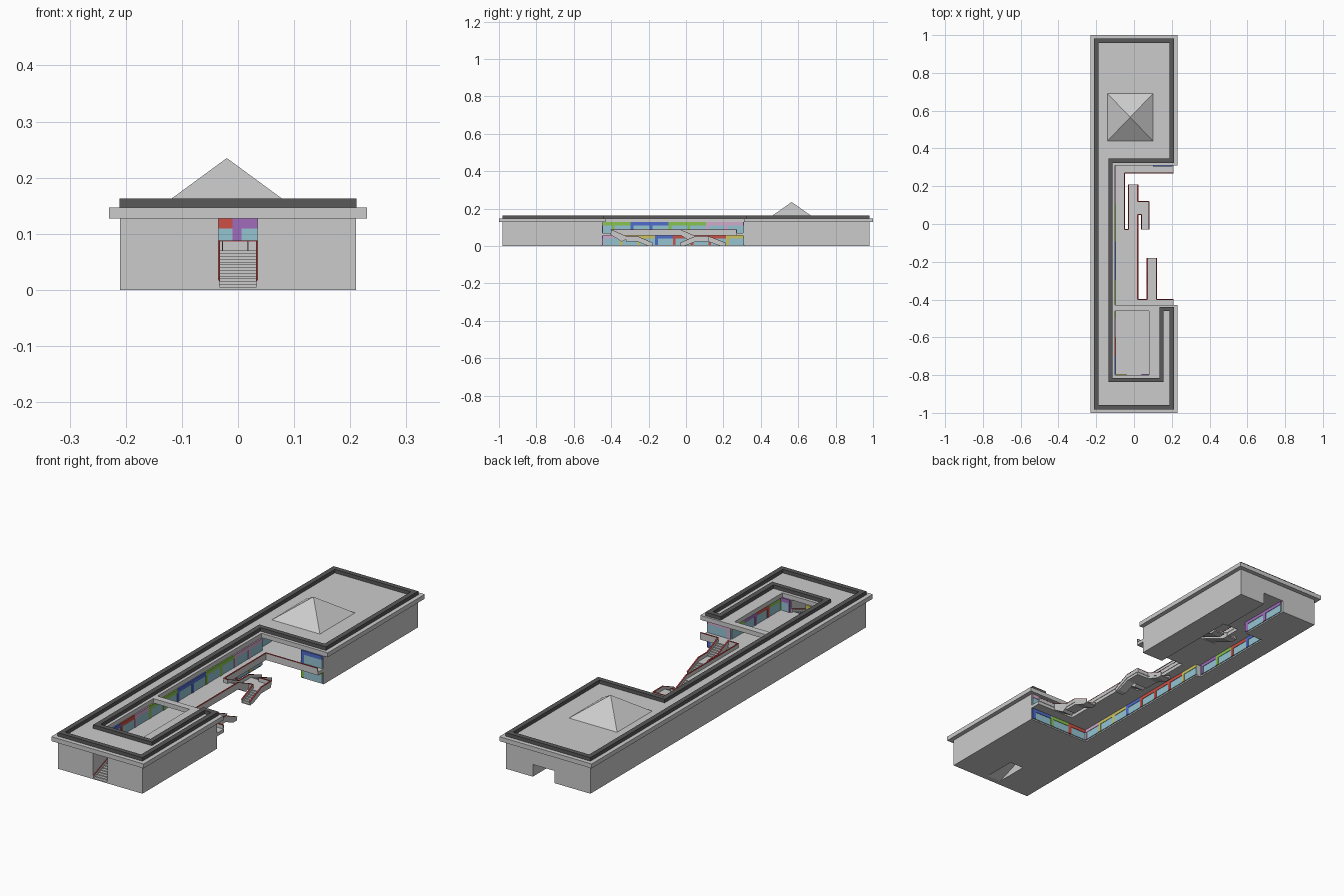
import bpy, bmesh, random
from mathutils import Vector

if "Cube" in bpy.data.objects:
    bpy.data.objects.remove(bpy.data.objects["Cube"])

random.seed(4)


def material(name, r, g, b):
    m = bpy.data.materials.new(name)
    m.diffuse_color = (r, g, b, 1)
    m.use_nodes = True
    m.node_tree.nodes["Principled BSDF"].inputs["Base Color"].default_value = m.diffuse_color
    return m


DARK = material("dark_grey", 0.1, 0.1, 0.1)
RED = material("rail_red", 0.5, 0.05, 0.05)
GLASS = material("glass_blue", 0.3, 0.55, 0.65)
SIGNS = [material("sign_red", 0.6, 0.08, 0.06), material("sign_blue", 0.08, 0.15, 0.6),
         material("sign_green", 0.25, 0.55, 0.08), material("sign_yellow", 0.6, 0.55, 0.12),
         material("sign_purple", 0.35, 0.15, 0.5), material("sign_pink", 0.65, 0.4, 0.6)]


def finish(name, bm, mat=None):
    bmesh.ops.recalc_face_normals(bm, faces=bm.faces)
    me = bpy.data.meshes.new(name)
    bm.to_mesh(me)
    bm.free()
    ob = bpy.data.objects.new(name, me)
    bpy.context.collection.objects.link(ob)
    if mat:
        me.materials.append(mat)
    return ob


def extrude(name, pts, vec, mat=None):
    bm = bmesh.new()
    f = bm.faces.new([bm.verts.new(p) for p in pts])
    r = bmesh.ops.extrude_face_region(bm, geom=[f], use_keep_orig=True)
    bmesh.ops.translate(bm, vec=vec, verts=[v for v in r["geom"] if isinstance(v, bmesh.types.BMVert)])
    return finish(name, bm, mat)


def prism(name, pts, z0, z1, mat=None):
    return extrude(name, [(x, y, z0) for x, y in pts], (0, 0, z1 - z0), mat)


def rect(x0, x1, y0, y1):
    return [(x0, y0), (x1, y0), (x1, y1), (x0, y1)]


def wall(name, p, q, width, height, mat=None):
    """Upright strip from p to q (may slope)."""
    p, q = Vector(p), Vector(q)
    d = (q - p).normalized()
    n = Vector((-d.y, d.x, 0)).normalized() * width
    a = p - n / 2
    b = q - n / 2
    up = Vector((0, 0, height))
    return extrude(name, [a, b, b + up, a + up], n, mat)


def railing(name, pts, h=0.016):
    for p, q in zip(pts, pts[1:]):
        wall(name + "_panel", p, q, 0.004, h)
        lift = Vector((0, 0, h))
        wall(name + "_cap", Vector(p) + lift, Vector(q) + lift, 0.006, 0.002, RED)


def flight(name, x0, x1, y0, z0, y1, z1, n, t=0.012, rails=True):
    """Stair from low (y0, z0) to high (y1, z1) with stepped top."""
    dy, dz = (y1 - y0) / n, (z1 - z0) / n
    prof = [(y0, z0)]
    for i in range(n):
        prof += [(y0 + i * dy, z0 + (i + 1) * dz), (y0 + (i + 1) * dy, z0 + (i + 1) * dz)]
    prof += [(y1, z1 - t), (y0 + dy * 2, max(z0 - t, 0))]
    extrude(name, [(x0, y, z) for y, z in prof], (x1 - x0, 0, 0))
    if rails:
        for x in (x0, x1):
            railing(name + "_rail", [(x, y0, z0), (x, y1, z1)])


def shops(name, p, q, z0, z1, bay=0.1):
    """Row of shop fronts: glass, coloured sign and pillar per bay."""
    p, q = Vector((*p, z0)), Vector((*q, z0))
    n = max(1, round((q - p).length / bay))
    h = z1 - z0
    up = Vector((0, 0, h * 0.7))
    for i in range(n):
        a, b = p.lerp(q, i / n), p.lerp(q, (i + 1) / n)
        m = random.choice(SIGNS)
        wall(name + "_glass", a, b, 0.008, h * 0.7, GLASS)
        wall(name + "_sign", a + up, b + up, 0.012, h * 0.3, m)
        wall(name + "_pillar", a, a.lerp(b, 0.15), 0.012, h * 0.7, m)


F1, F2, Z1, ZR, ZT = 0.055, 0.07, 0.127, 0.147, 0.163

# Ground storey masses
prism("ground_storey", [(-.21, -.98), (-.035, -.98), (-.035, -.8), (.035, -.8), (.035, -.98),
      (.21, -.98), (.21, -.45), (-.1, -.45), (-.1, .31), (-.12, .31), (-.12, .73),
      (-.03, .73), (-.03, .98), (-.21, .98)], 0, F1)
prism("ground_storey_east", [(.1, .31), (.21, .31), (.21, .98), (.077, .98), (.077, .73), (.1, .73)], 0, F1)

# Upper floor slab with walkways, opening for hall stairs
prism("upper_floor", [(-.21, -.98), (-.035, -.98), (-.035, -.8), (.035, -.8), (.035, -.98),
      (.21, -.98), (.21, -.4), (.02, -.4), (.02, -.03), (-.05, -.03), (-.05, .27),
      (.21, .27), (.21, .5), (-.21, .5)], F1, F2)
prism("upper_floor_west", rect(-.21, -.04, .5, .66), F1, F2)
prism("upper_floor_east", rect(.1, .21, .5, .66), F1, F2)
prism("upper_floor_north", rect(-.21, .21, .66, .98), F1, F2)

# Upper storey masses
prism("upper_storey", [(-.21, -.98), (-.035, -.98), (-.035, -.8), (-.1, -.8), (-.1, .31),
      (-.12, .31), (-.12, .73), (.1, .73), (.1, .31), (.21, .31), (.21, .98), (-.21, .98)], F2, Z1)
prism("upper_storey_east", [(.035, -.98), (.21, -.98), (.21, -.45), (.09, -.45), (.09, -.8), (.035, -.8)], F2, Z1)

# Roof slab, crossing beam and pyramid skylight
prism("roof", [(-.23, -1), (.23, -1), (.23, -.43), (.08, -.43), (.08, -.8), (-.1, -.8),
      (-.1, .31), (.23, .31), (.23, 1), (-.23, 1)], Z1, ZR)
prism("roof_beam", rect(-.1, .08, -.46, -.43), Z1, ZR)
bm = bmesh.new()
base = [bm.verts.new((x, y, ZR)) for x, y in rect(-.14, .1, .44, .69)]
tip = bm.verts.new((-.02, .565, .235))
for i in range(4):
    bm.faces.new((base[i], base[(i + 1) % 4], tip))
finish("pyramid_skylight", bm)

# Dark roof parapet following the outline
loop = [(-.2, -.97), (.2, -.97), (.2, -.45), (.145, -.45), (.145, -.825), (-.125, -.825),
        (-.125, .335), (.2, .335), (.2, .97), (-.2, .97)]
bm = bmesh.new()
rings = []
for s in (-0.011, 0.011):
    ring = []
    for i, c in enumerate(loop):
        a, b, c = Vector(loop[i - 1]), Vector(loop[(i + 1) % len(loop)]), Vector(c)
        u, v = (c - a).normalized(), (b - c).normalized()
        o = c + s * (Vector((-u.y, u.x)) + Vector((-v.y, v.x)))
        ring.append([bm.verts.new((o.x, o.y, z)) for z in (ZR, ZT)])
    rings.append(ring)
for i in range(len(loop)):
    j = (i + 1) % len(loop)
    o, n = rings
    corner = [[o[i][0], o[i][1], n[i][1], n[i][0]], [o[j][0], o[j][1], n[j][1], n[j][0]]]
    for k in range(4):
        m = (k + 1) % 4
        bm.faces.new((corner[0][k], corner[0][m], corner[1][m], corner[1][k]))
finish("roof_parapet", bm, DARK)

# Shop fronts, ground storey
G0 = 0.006
for p, q in [((.205, -.45), (-.1, -.45)), ((-.1, -.45), (-.1, .31)), ((-.12, .32), (-.12, .73)),
             ((-.03, .73), (-.03, .97)), ((.1, .31), (.205, .31)), ((.1, .32), (.1, .73))]:
    shops("ground_shop", p, q, G0, F1)
# Shop fronts, upper storey
for p, q in [((-.1, -.8), (-.1, .31)), ((.09, -.8), (.09, -.45)), ((.09, -.45), (.205, -.45)),
             ((-.1, -.8), (-.04, -.8)), ((.04, -.8), (.09, -.8)), ((.1, .31), (.205, .31)),
             ((-.12, .32), (-.12, .73)), ((-.12, .73), (.1, .73)), ((.1, .32), (.1, .73))]:
    shops("upper_shop", p, q, F2, Z1)

# Walkway railings, with gaps at the stair heads
for path in ([(.208, -.4), (.12, -.4)], [(.07, -.4), (.02, -.4), (.02, -.03)],
             [(-.03, -.03), (-.05, -.03), (-.05, .27), (.208, .27)],
             [(-.04, .5), (-.04, .66), (.1, .66)]):
    railing("walkway_railing", [(x, y, F2) for x, y in path])

# Entrance stair at the front
flight("entrance_stair", -.035, .035, -.98, 0, -.8, F2, 14)

# South courtyard stair with a landing
flight("south_stair_lower", .07, .12, -.18, 0, -.26, .035, 7)
prism("south_landing", rect(.07, .12, -.32, -.26), .023, .035)
for x in (.07, .12):
    railing("south_landing_rail", [(x, -.32, .035), (x, -.26, .035)])
flight("south_stair_upper", .07, .12, -.32, .035, -.4, F2, 7)

# North courtyard stair, splitting in two at the landing
flight("north_stair_upper", -.03, .02, .05, .035, -.03, F2, 7)
prism("north_landing", rect(-.03, .08, .05, .12), .023, .035)
railing("north_landing_rail", [(-.03, .05, .035), (-.03, .12, .035)])
railing("north_landing_rail", [(.02, .12, .035), (.08, .12, .035), (.08, .05, .035)])
railing("north_landing_rail", [(.02, .05, .035), (.04, .05, .035)])
flight("north_stair_lower", -.03, .02, .21, 0, .12, .035, 7)
flight("north_stair_return", .04, .08, -.03, 0, .05, .035, 7)

# Hall stairs under the skylight
for x in (-.03, .04):
    flight("hall_stair", x, x + .05, .66, 0, .5, F2, 12)
